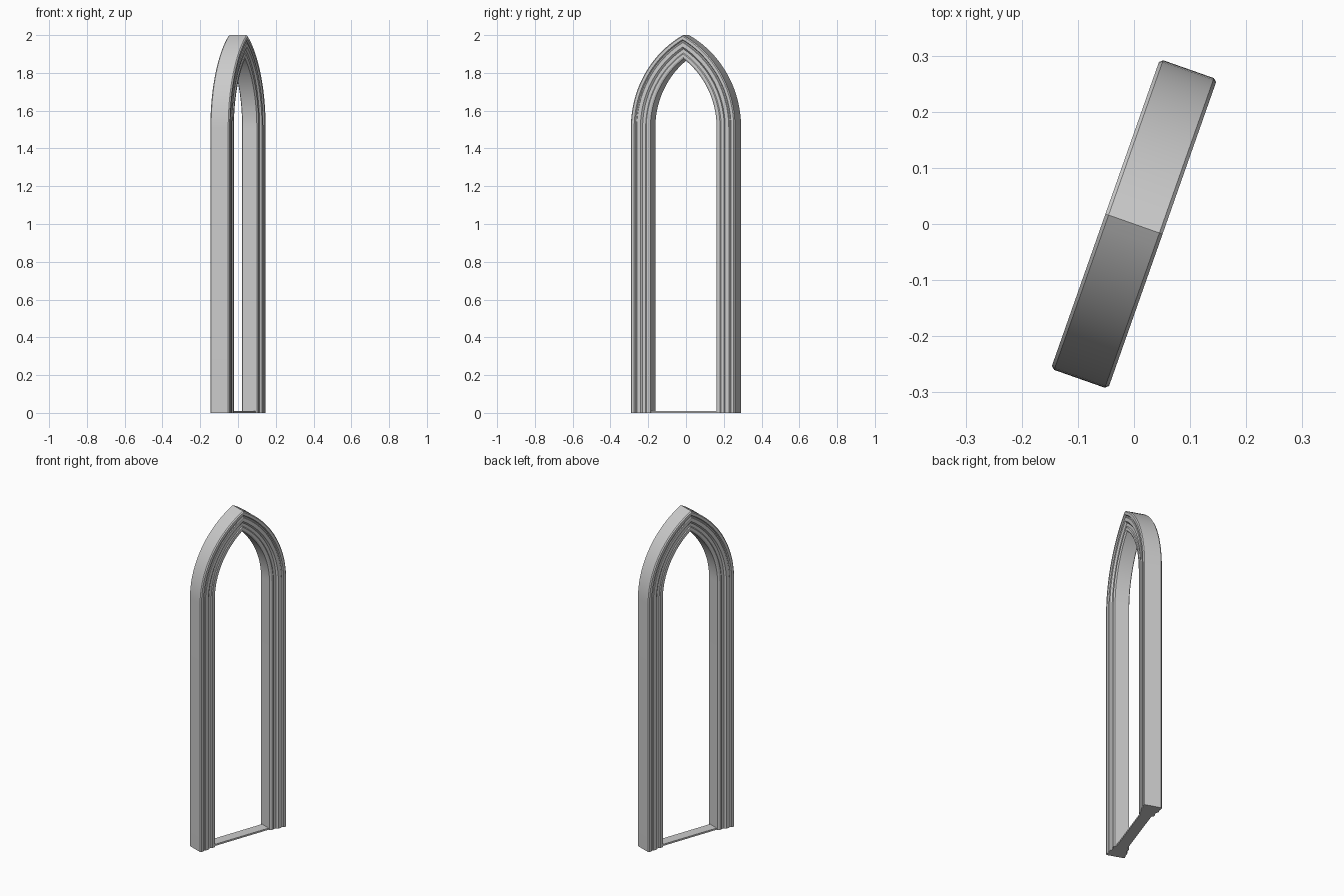
import bpy
import bmesh
import math

if "Cube" in bpy.data.objects:
    bpy.data.objects.remove(bpy.data.objects["Cube"])

HALF_WIDTH, SPRING, TOP = 0.2925, 1.51, 2.0
RISE = TOP - SPRING
RADIUS = (HALF_WIDTH ** 2 + RISE ** 2) / (2 * HALF_WIDTH)
CENTRE = HALF_WIDTH - RADIUS          # arc centre of the positive side
STEPS = 20
TURN = math.radians(70.6)

stone = bpy.data.materials.new("grey_stone")
stone.use_nodes = True
GREY = (0.6, 0.6, 0.6, 1)
stone.diffuse_color = GREY
stone.node_tree.nodes["Principled BSDF"].inputs["Base Color"].default_value = GREY


def finish(name, bm):
    bmesh.ops.recalc_face_normals(bm, faces=bm.faces)
    mesh = bpy.data.meshes.new(name)
    bm.to_mesh(mesh)
    bm.free()
    mesh.materials.append(stone)
    obj = bpy.data.objects.new(name, mesh)
    obj.rotation_euler.z = TURN
    bpy.context.collection.objects.link(obj)
    return obj


def arch_path(offset):
    """Pointed arch line, offset from the centre line, from foot to foot."""
    r = offset - CENTRE
    apex = math.acos(-CENTRE / r)
    side = [(offset, 0)]
    for i in range(STEPS + 1):
        a = apex * i / STEPS
        side.append((CENTRE + r * math.cos(a), SPRING + r * math.sin(a)))
    return side + [(-x, z) for x, z in reversed(side[:-1])]


# Moulded section: distance from the middle of the opening, half depth
half = [(HALF_WIDTH, 0.048), (0.287, 0.054), (0.272, 0.054), (0.267, 0.047),
        (0.261, 0.047), (0.258, 0.051), (0.238, 0.051), (0.229, 0.041),
        (0.212, 0.041), (0.207, 0.045), (0.194, 0.045), (0.186, 0.040)]
section = half + [(u, -v) for u, v in reversed(half)]

# Arched frame swept along the path
bm = bmesh.new()
lines = [[bm.verts.new((x, v, z)) for x, z in arch_path(u)] for u, v in section]
for a, b in zip(lines, lines[1:] + lines[:1]):
    for i in range(len(a) - 1):
        bm.faces.new((a[i], a[i + 1], b[i + 1], b[i]))
for end in (0, -1):
    bm.faces.new([line[end] for line in lines])
frame = finish("arched_frame", bm)

bpy.ops.object.select_all(action="DESELECT")
frame.select_set(True)
bpy.context.view_layer.objects.active = frame
bpy.ops.object.shade_smooth_by_angle(angle=math.radians(25))

# Thin sill between the feet
bm = bmesh.new()
bmesh.ops.create_cube(bm, size=1)
bmesh.ops.scale(bm, vec=(0.38, 0.064, 0.01), verts=bm.verts)
bmesh.ops.translate(bm, vec=(0, 0, 0.005), verts=bm.verts)
finish("sill", bm)
